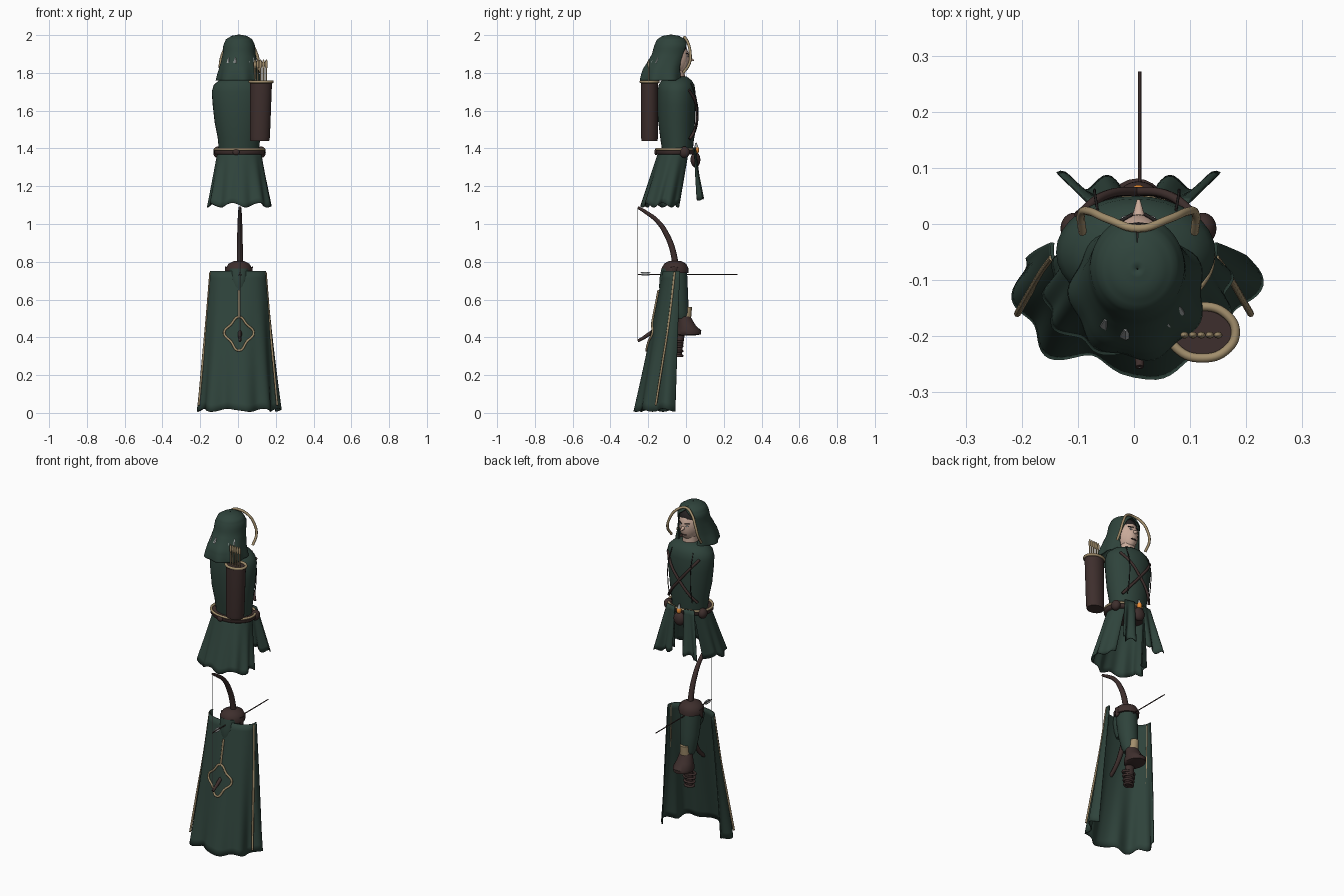
import bpy, bmesh, math
from math import sin, cos, asin, pi, radians
from mathutils import Vector


def mat(name, r, g, b):
    m = bpy.data.materials.new(name)
    m.diffuse_color = (r, g, b, 1)
    return m


GREEN = mat("green_cloth", 0.028, 0.056, 0.044)
BROWN = mat("brown_leather", 0.048, 0.028, 0.026)
TAN = mat("tan_trim", 0.36, 0.27, 0.15)
SKIN = mat("skin", 0.58, 0.40, 0.32)
GREY = mat("grey_feather", 0.35, 0.37, 0.37)
DARK = mat("dark_hair", 0.02, 0.017, 0.017)
ORANGE = mat("amber", 0.85, 0.28, 0.04)


def finish(o, name, m):
    o.name = name
    o.data.materials.append(m)
    bpy.ops.object.select_all(action='DESELECT')
    o.select_set(True)
    bpy.context.view_layer.objects.active = o
    bpy.ops.object.shade_smooth_by_angle(angle=radians(50))
    return o


def sheet(name, f, nu, nv, m, thick=0.006, cap=False):
    """Surface f(u, v); seams are merged, optional end caps or cloth thickness."""
    bm = bmesh.new()
    g = [[bm.verts.new(f(i / nu, j / nv)) for i in range(nu + 1)] for j in range(nv + 1)]
    for j in range(nv):
        for i in range(nu):
            bm.faces.new((g[j][i], g[j][i + 1], g[j + 1][i + 1], g[j + 1][i]))
    if cap:
        bm.faces.new(g[0][:-1])
        bm.faces.new(g[-1][:-1])
    bmesh.ops.remove_doubles(bm, verts=bm.verts, dist=1e-5)
    bmesh.ops.recalc_face_normals(bm, faces=bm.faces)
    me = bpy.data.meshes.new(name)
    bm.to_mesh(me)
    bm.free()
    o = bpy.data.objects.new(name, me)
    bpy.context.collection.objects.link(o)
    if thick:
        s = o.modifiers.new("thickness", 'SOLIDIFY')
        s.thickness, s.offset = thick, 0
    return finish(o, name, m)


def rows(table, v):
    t = v * (len(table) - 1)
    i = min(int(t), len(table) - 2)
    return [a + (b - a) * (t - i) for a, b in zip(table[i], table[i + 1])]


def loft(name, table, m, n=32):
    """Closed body through ellipses (z, rx, ry, cx, cy)."""
    def f(u, v):
        z, rx, ry, cx, cy = rows(table, v)
        return (cx + rx * sin(2 * pi * u), cy + ry * cos(2 * pi * u), z)
    return sheet(name, f, n, len(table) - 1, m, 0, True)


def tube(name, pts, r, m, radii=None, cyclic=False, smooth=True):
    cu = bpy.data.curves.new(name, 'CURVE')
    cu.dimensions = '3D'
    cu.bevel_depth, cu.bevel_resolution, cu.use_fill_caps = r, 2, True
    cu.resolution_u = 6
    sp = cu.splines.new('BEZIER' if smooth else 'POLY')
    ps = sp.bezier_points if smooth else sp.points
    ps.add(len(pts) - 1)
    for i, (p, c) in enumerate(zip(ps, pts)):
        p.co = c if smooth else (*c, 1)
        if smooth:
            p.handle_left_type = p.handle_right_type = 'AUTO'
        p.radius = radii[i] if radii else 1
    sp.use_cyclic_u = cyclic
    o = bpy.data.objects.new(name, cu)
    bpy.context.collection.objects.link(o)
    bpy.ops.object.select_all(action='DESELECT')
    o.select_set(True)
    bpy.context.view_layer.objects.active = o
    bpy.ops.object.convert(target='MESH')
    return finish(bpy.context.object, name, m)


def ball(name, loc, size, m):
    bpy.ops.mesh.primitive_uv_sphere_add(segments=24, ring_count=14, location=loc)
    bpy.context.object.scale = size
    return finish(bpy.context.object, name, m)


def cone(name, a, b, r1, r2, m, n=12):
    a, b = Vector(a), Vector(b)
    bpy.ops.mesh.primitive_cone_add(vertices=n, radius1=r1, radius2=r2, depth=(b - a).length, location=(a + b) / 2)
    bpy.context.object.rotation_euler = (b - a).to_track_quat('Z', 'Y').to_euler()
    return finish(bpy.context.object, name, m)


# Torso, neck and belt
loft("tunic", [(1.38, .105, .08, .005, -.045), (1.46, .113, .09, .005, -.047), (1.54, .127, .097, .003, -.05),
               (1.63, .137, .1, .003, -.05), (1.70, .142, .1, .003, -.05), (1.735, .132, .095, .003, -.05),
               (1.76, .105, .08, .003, -.05), (1.78, .06, .055, .003, -.05)], GREEN)
loft("neck", [(1.76, .045, .045, .007, -.05), (1.82, .042, .042, .007, -.05)], SKIN, 16)
loft("belt", [(1.368, .128, .098, .008, -.056), (1.374, .134, .103, .008, -.056),
              (1.388, .134, .103, .008, -.056), (1.393, .126, .095, .008, -.056)], BROWN)
tube("belt_edging", [(.008 + .13 * sin(a * pi / 6), -.056 + .1 * cos(a * pi / 6), 1.396) for a in range(12)],
     .007, TAN, cyclic=True)
for s in (-1, 1):
    ball("belt_pouch", (.008 + s * .115, -.008, 1.38), (.024, .028, .03), BROWN)
ball("front_pouch", (.008, .05, 1.34), (.035, .026, .04), BROWN)
ball("buckle_gem", (.008, .056, 1.392), (.014, .014, .02), ORANGE)
cone("buckle_tip", (.008, .056, 1.40), (.008, .052, 1.43), .012, .004, GREY)
ball("back_buckle", (-.01, -.158, 1.38), (.018, .01, .016), BROWN)


# Skirt open at the front, with two hanging front flaps
def skirt(u, v):
    a = radians(35 + 290 * u)
    rx, ry, cy = .112 + .052 * v, .085 + .024 * v, -.058 - .067 * v
    w = 1 + .05 * v * sin(a * 11) + .025 * v * sin(a * 6 + 1)
    return (.007 + rx * w * sin(a), cy + ry * w * cos(a), 1.385 - (.285 + .012 * sin(a * 7)) * v)


sheet("skirt", skirt, 96, 10, GREEN)
for s in (-1, 1):
    sheet("front_flap", lambda u, v: (.008 + s * (.03 + .06 * u + v * (.005 + .05 * u)),
          .05 - .012 * u * (1 - v) + v * (.018 + .015 * sin(u * 8.5) + .01 * u), 1.405 - v * (.255 + .025 * u + .01 * sin(u * 12))),
          16, 10, GREEN)

# Crossed chest straps and cords
for s in (-1, 1):
    tube("chest_strap", [(.005 + s * .105, .015, 1.71), (.005 + s * .06, .05, 1.65), (.005, .058, 1.575),
                         (.005 - s * .06, .048, 1.5), (.005 - s * .095, .02, 1.45)], .008, BROWN)
    tube("chest_cord", [(.005 + s * .07, .025, 1.745), (.005 + s * .075, .055, 1.66), (.005 + s * .075, .058, 1.55),
                        (.005 + s * .075, .04, 1.45)], .0025, DARK)

# Head and face
ball("head", (.008, -.06, 1.88), (.064, .074, .095), SKIN)
ball("hair", (.008, -.068, 1.925), (.066, .072, .06), DARK)
ball("face", (.008, -.048, 1.873), (.052, .066, .09), SKIN)
cone("nose", (.008, .002, 1.876), (.008, .043, 1.866), .015, .003, SKIN)
ball("mouth", (.008, .006, 1.832), (.02, .007, .004), BROWN)
for s in (-1, 1):
    ball("eye", (.008 + s * .022, .01, 1.888), (.009, .005, .005), GREY)
    tube("eyebrow", [(.008 + s * .01, .018, 1.9), (.008 + s * .036, .003, 1.903)], .003, DARK)

# Hood: round crown, face opening, flared hem, rim and small back studs
HOOD = [(2.0, .001, .001, -.08, 0), (1.993, .04, .043, -.08, 0), (1.975, .068, .073, -.078, 2), (1.945, .081, .088, -.077, 30),
        (1.90, .084, .091, -.086, 42), (1.86, .092, .098, -.1, 44), (1.82, .102, .108, -.116, 40),
        (1.785, .111, .113, -.121, 34), (1.76, .116, .116, -.122, 32)]


def hood(u, v):
    z, rx, ry, cy, op = rows(HOOD, v)
    a = radians(op + (360 - 2 * op) * u)
    w = 1 + .05 * max(0, v - .5) * 2 * sin(a * 7)
    return (.006 + rx * w * sin(a), cy + ry * w * cos(a), z)


sheet("hood", hood, 64, 24, GREEN)
tube("hood_rim", [(-.092, -.015, 1.80), (-.094, .018, 1.85), (-.078, .022, 1.91), (-.045, .008, 1.965), (.008, -.008, 1.988),
                  (.06, .008, 1.965), (.095, .022, 1.91), (.11, .018, 1.85), (.108, -.015, 1.80)], .0075, TAN)
for x, y in ((-.05, -.178), (-.015, -.196), (.055, -.178), (.08, -.155)):
    cone("hood_stud", (x, y, 1.85), (x, y + .008, 1.88), .012, .003, GREY, 6)

# Quiver with arrows
loft("quiver", [(1.44, .05, .042, .115, -.193), (1.46, .053, .045, .116, -.193), (1.75, .058, .046, .122, -.193)], BROWN, 24)
tube("quiver_rim", [(.122 + .059 * sin(i * pi / 4), -.193 + .046 * cos(i * pi / 4), 1.753) for i in range(8)],
     .008, TAN, cyclic=True)
for i in range(5):
    x = .09 + i * .015
    cone("quiver_arrow", (x, -.198, 1.70), (x, -.198, 1.85), .004, .004, TAN, 8)
    ball("quiver_fletching", (x, -.198, 1.845), (.0075, .006, .026), TAN)


# Long cape, wavy toward the hem
def cape_at(a, v):
    rx, ry, cy = .146 + .063 * v, .074 + .098 * v, -.046 - .041 * v
    w = v * v * (.014 * sin(a * 9 + 1) + .007 * sin(a * 5))
    k = abs(sin(a)) ** .75 * (1 if a > 0 else -1)
    return Vector(((rx + w) * k, cy - (ry + w) * cos(a), .75 - v * (.736 + .008 * sin(a * 8))))


def on_cape(x, z, lift=.006):
    v = (.75 - z) / .736
    a = asin(min(1, abs(x) / (.146 + .063 * v)) ** (4 / 3)) * (1 if x > 0 else -1)
    return (x, cape_at(a, v).y - lift, z)


sheet("cape", lambda u, v: cape_at(radians(-100 + 200 * u), v), 72, 20, GREEN)
for s in (-1, 1):
    tube("cape_trim", [(s * .146, -.06, .745), (s * .166, -.088, .5), (s * .189, -.127, .25), (s * .208, -.16, .04)], .006, TAN)

# Cape emblem of cord, and gathered cloth under the shoulder guard
tube("emblem_cord", [on_cape(.005, z) for z in (.65, .6, .55, .505)], .006, TAN)
tube("emblem_frame", [on_cape(.005 + x, z) for x, z in ((0, .508), (.042, .468), (.078, .425), (.042, .378), (0, .33),
                      (-.042, .378), (-.078, .425), (-.042, .468))], .006, TAN, cyclic=True)
loft("cape_gather", [(.635, .014, .016, .005, -.122), (.665, .034, .028, .005, -.114), (.71, .048, .036, .005, -.105),
                     (.765, .055, .04, .005, -.09)], GREEN, 24)

# Arm with shoulder guard, bracer, glove and grip wraps
loft("sleeve", [(.5, .036, .036, .005, -.025), (.53, .047, .045, .005, -.03), (.62, .054, .056, .005, -.045),
                (.72, .057, .062, .005, -.055), (.77, .052, .06, .005, -.058)], GREEN)
loft("shoulder_guard", [(.74, .068, .07, .005, -.058), (.765, .07, .071, .005, -.058), (.79, .055, .058, .005, -.058),
                        (.805, .025, .03, .005, -.058)], BROWN)
for s in (-1, 1):
    cone("guard_point", (.005 + s * .05, -.06, .765), (.005 + s * .07, -.065, .715), .026, .002, BROWN, 8)
loft("bracer", [(.42, .03, .03, .005, -.015), (.5, .03, .032, .005, -.005), (.56, .024, .022, .005, .01)], TAN, 16)
loft("glove_cuff", [(.41, .042, .045, .005, .0), (.415, .053, .066, .005, .013), (.435, .057, .066, .005, .015),
                    (.465, .047, .046, .005, .004), (.51, .036, .036, .005, -.012)], BROWN, 24)
loft("hand", [(.30, .022, .016, .005, -.04), (.42, .028, .024, .005, -.03)], BROWN, 16)
for i in range(4):
    tube("hand_wrap", [(.005 + (.026 + i * .004) * sin(k * pi / 4), -.04 + .02 * cos(k * pi / 4), .302 + i * .025) for k in range(8)],
         .007, BROWN, cyclic=True)

# Bow, string and arrow
limb = [(-.255, .354), (-.215, .33), (-.15, .28), (-.1, .205), (-.065, .105)]
tube("bow", [(.01, y, .734 + h) for y, h in limb] + [(.01, -.055, .734)] + [(.01, y, .734 - h) for y, h in limb[::-1]],
     .016, BROWN, [.45, .6, .75, .9, 1, 1.1, 1, .9, .75, .6, .45])
tube("bow_string", [(.01, -.255, 1.088), (.01, -.255, .38)], .002, GREY, smooth=False)
tube("arrow_shaft", [(.01, -.258, .733), (.01, .272, .733)], .003, BROWN, smooth=False)
for a in (0, 2 * pi / 3, 4 * pi / 3):
    ball("arrow_fletching", (.01 + .007 * sin(a), -.215, .735 + .007 * cos(a)), (.005, .026, .005), GREY)
